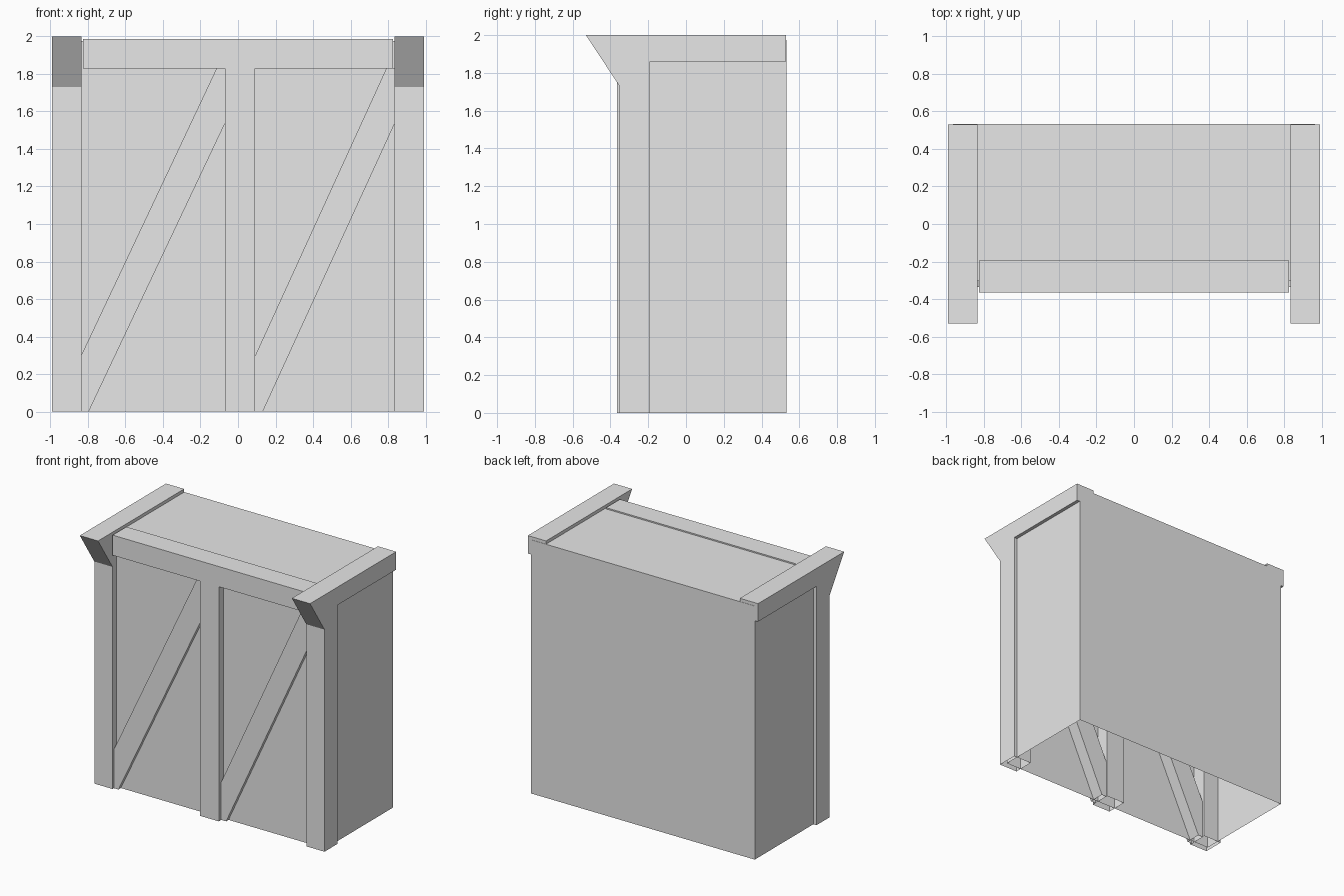
import bpy
import bmesh
from mathutils import Vector

cube = bpy.data.objects.get("Cube")
if cube:
    bpy.data.objects.remove(cube, do_unlink=True)

grey = bpy.data.materials.new("plain_grey")
grey.use_nodes = True
grey.diffuse_color = (0.8, 0.8, 0.8, 1)
grey.node_tree.nodes["Principled BSDF"].inputs["Base Color"].default_value = (0.8, 0.8, 0.8, 1)


def prism(name, profile, axis, start, end):
    """Extrude a profile along x or y and leave any face on the ground open."""
    def place(p, depth):
        return Vector((depth, *p)) if axis == "x" else Vector((p[0], depth, p[1]))

    bm = bmesh.new()
    base = bm.faces.new([bm.verts.new(place(p, start)) for p in profile])
    swept = bmesh.ops.extrude_face_region(bm, geom=[base], use_keep_orig=True)
    moved = [v for v in swept["geom"] if isinstance(v, bmesh.types.BMVert)]
    bmesh.ops.translate(bm, verts=moved, vec=place((0, 0), end - start))
    bmesh.ops.recalc_face_normals(bm, faces=bm.faces)
    ground = [f for f in bm.faces if all(v.co.z < 0.001 for v in f.verts)]
    bmesh.ops.delete(bm, geom=ground, context="FACES")
    mesh = bpy.data.meshes.new(name)
    bm.to_mesh(mesh)
    bm.free()
    mesh.materials.append(grey)
    obj = bpy.data.objects.new(name, mesh)
    bpy.context.collection.objects.link(obj)
    return obj


def box(name, x, y, z):
    return prism(name, [(x[0], z[0]), (x[1], z[0]), (x[1], z[1]), (x[0], z[1])], "y", *y)


# Hollow body, open underneath
box("body", (-0.965, 0.965), (-0.305, 0.532), (0, 1.975))

# Corner posts joined to the top rails with a flared front end
bracket = [(-0.53, 2), (0.53, 2), (0.53, 1.86), (-0.19, 1.86),
           (-0.19, 0), (-0.352, 0), (-0.352, 1.73)]
for side, label in ((1, "left"), (-1, "right")):
    prism(label + "_post_and_rail", bracket, "x", side * 0.835, side * 0.992)

# Front beam and centre post
box("front_beam", (-0.825, 0.825), (-0.365, -0.195), (1.828, 1.985))
box("centre_post", (-0.07, 0.09), (-0.365, -0.2), (0, 1.828))

# Diagonal braces, trimmed against the posts and beam
for label, x0, x1 in (("right", -0.838, -0.07), ("left", 0.09, 0.835)):
    brace = [(x0, 0), (x0 + 0.042, 0), (x1, 1.535), (x1, 1.828), (x1 - 0.045, 1.828), (x0, 0.295)]
    prism(label + "_brace", brace, "y", -0.335, -0.21)
